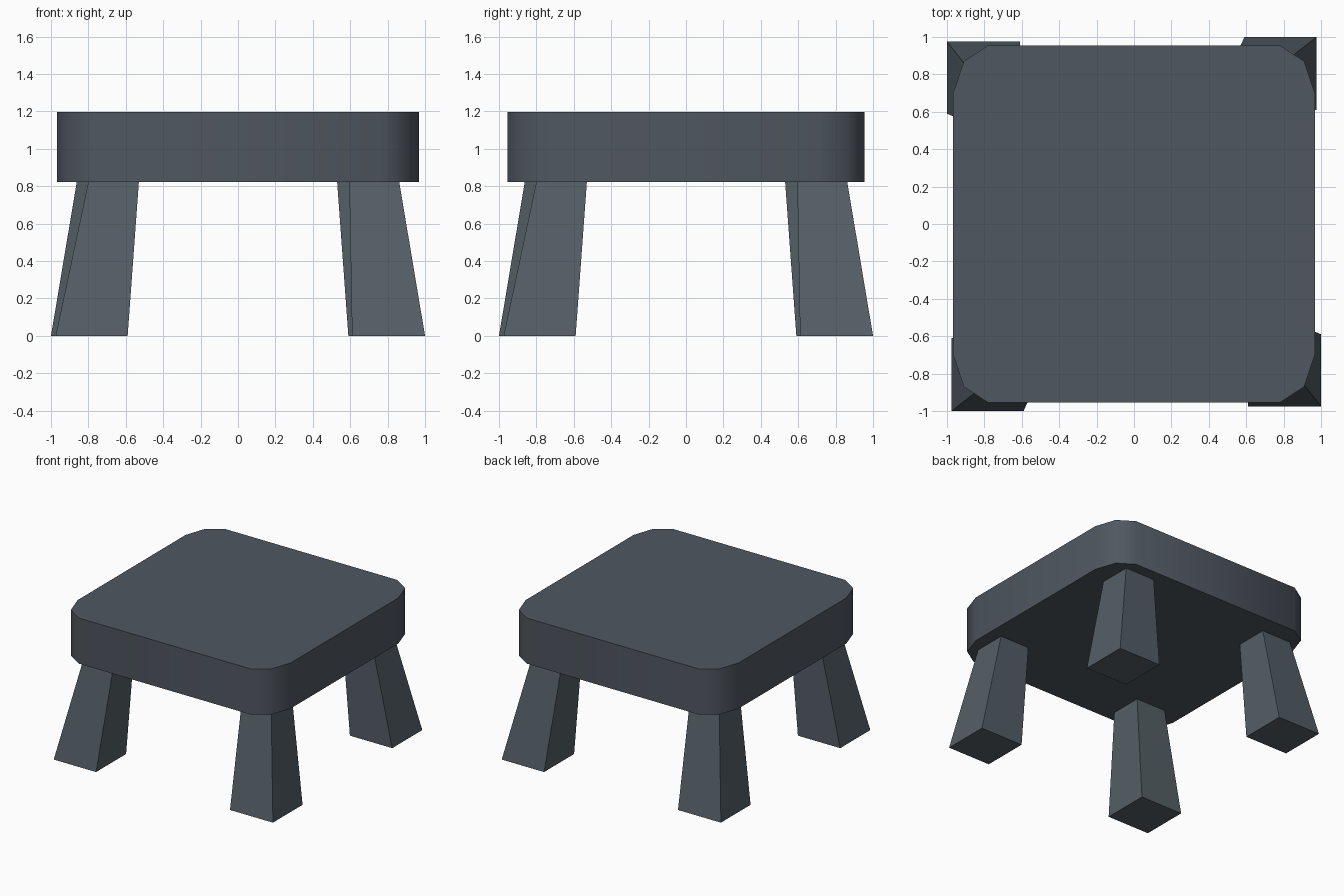
import bpy, math

cube = bpy.data.objects.get("Cube")
if cube:
    bpy.data.objects.remove(cube, do_unlink=True)


def material(name, rgb):
    mat = bpy.data.materials.new(name)
    mat.use_nodes = True
    mat.diffuse_color = (*rgb, 1)
    mat.node_tree.nodes["Principled BSDF"].inputs["Base Color"].default_value = (*rgb, 1)
    return mat


def loft(name, lower, z0, upper, z1, mat):
    """Closed solid between two matching counter-clockwise outlines."""
    n = len(lower)
    verts = [(x, y, z0) for x, y in lower] + [(x, y, z1) for x, y in upper]
    faces = [(i, (i + 1) % n, n + (i + 1) % n, n + i) for i in range(n)]
    faces += [tuple(reversed(range(n))), tuple(range(n, 2 * n))]
    mesh = bpy.data.meshes.new(name)
    mesh.from_pydata(verts, [], faces)
    mesh.materials.append(mat)
    obj = bpy.data.objects.new(name, mesh)
    bpy.context.collection.objects.link(obj)
    return obj


def rect(x0, x1, y0, y1):
    return [(x0, y0), (x1, y0), (x1, y1), (x0, y1)]


def turn(points, steps):
    for _ in range(steps):
        points = [(-y, x) for x, y in points]
    return points


seat_grey = material("slate grey", (0.080, 0.095, 0.117))
leg_grey = material("blue grey", (0.089, 0.114, 0.133))

# Seat: thick slab with rounded corners, mirrored from one corner
corner = [(0.967, 0.70), (0.91, 0.87), (0.78, 0.955)]
half = corner + [(-x, y) for x, y in reversed(corner)]
outline = half + [(-x, -y) for x, y in half]
seat = loft("seat", outline, 0.823, outline, 1.198, seat_grey)
bpy.ops.object.select_all(action='DESELECT')
seat.select_set(True)
bpy.context.view_layer.objects.active = seat
bpy.ops.object.shade_smooth_by_angle(angle=math.radians(45))

# Legs: one splayed, tapered post repeated by quarter turns
foot = rect(-0.975, -0.59, -1.0, -0.61)
head = rect(-0.80, -0.53, -0.862, -0.595)
names = ["front_right_leg", "front_left_leg", "back_left_leg", "back_right_leg"]
for k, name in enumerate(names):
    loft(name, turn(foot, k), 0, turn(head, k), 0.823, leg_grey)
